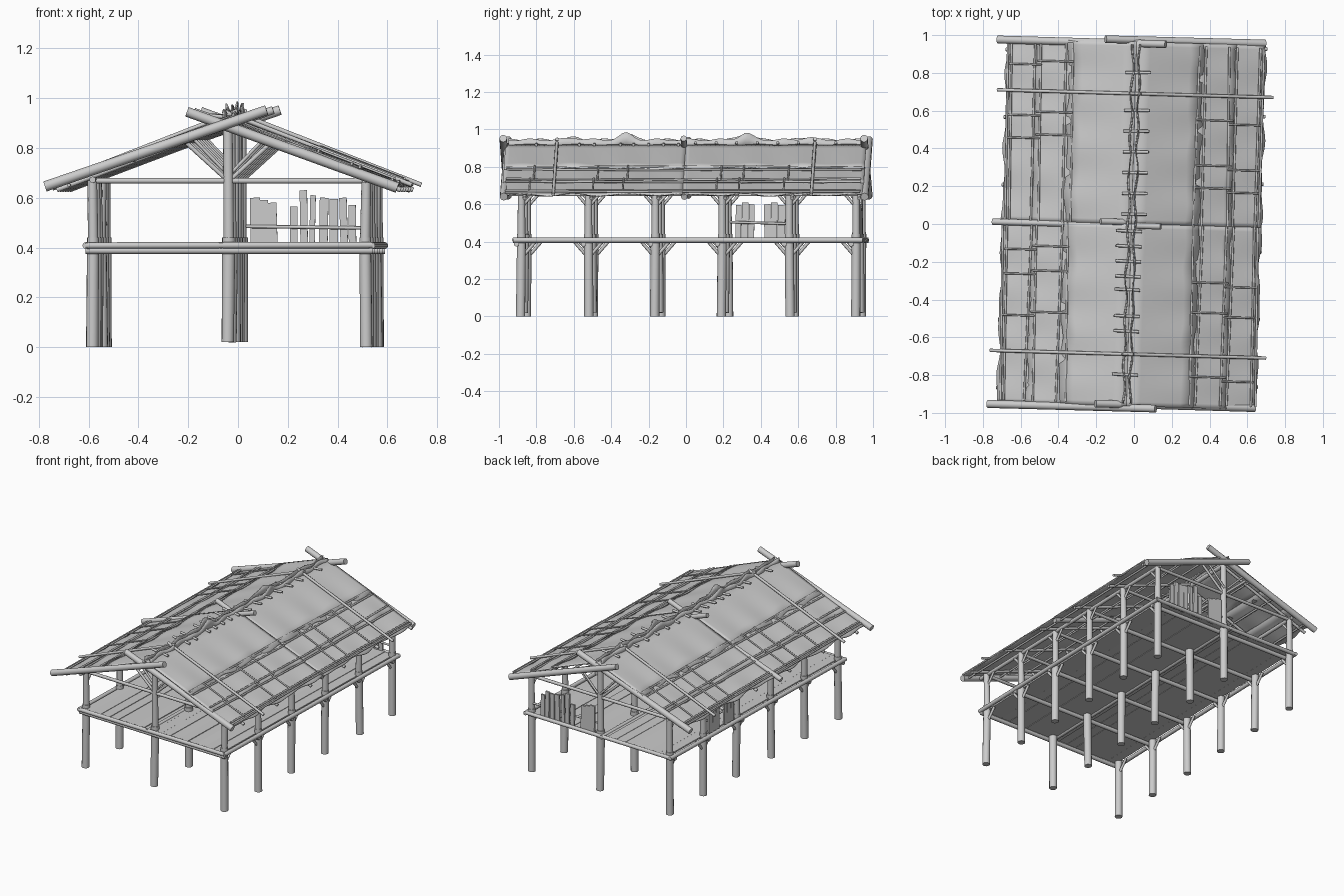
import bpy, bmesh, math, random
from mathutils import Vector, Matrix

if "Cube" in bpy.data.objects:
    bpy.data.objects.remove(bpy.data.objects["Cube"])

random.seed(4)
CX = -0.013                                    # ridge line
XS = [CX - 0.545, CX, CX + 0.548]              # post columns
YS = [-0.865 + 0.358 * i for i in range(6)]    # post rows
Y0, Y1 = YS[0] - 0.035, YS[-1] + 0.025
parts = []


def finish(bm, name, smooth=True):
    me = bpy.data.meshes.new(name)
    bm.to_mesh(me)
    bm.free()
    ob = bpy.data.objects.new(name, me)
    bpy.context.collection.objects.link(ob)
    parts.append(ob)
    if smooth:
        bpy.ops.object.select_all(action='DESELECT')
        ob.select_set(True)
        bpy.context.view_layer.objects.active = ob
        bpy.ops.object.shade_smooth_by_angle(angle=math.radians(50))
    return ob


def pole(bm, a, b, r, r2=None, n=10):
    a, b = Vector(a), Vector(b)
    d = b - a
    m = Matrix.Translation((a + b) / 2) @ d.to_track_quat('Z', 'Y').to_matrix().to_4x4()
    bmesh.ops.create_cone(bm, cap_ends=True, segments=n, radius1=r,
                          radius2=r if r2 is None else r2, depth=d.length, matrix=m)


def poles(name, items, n=10):
    bm = bmesh.new()
    for it in items:
        pole(bm, *it, n=n)
    return finish(bm, name)


def box(bm, c, size, tilt=0.0, axis='Y'):
    m = Matrix.Translation(c) @ Matrix.Rotation(tilt, 4, axis) @ Matrix.Diagonal((*size, 1))
    bmesh.ops.create_cube(bm, size=1, matrix=m)


def slope(s, d, y, h=0.0):
    """Point on roof side s, d out from the ridge, h above the sheets."""
    return (CX + s * d, y, 0.917 - 0.385 * d + h)


def sheet(name, nu, nv, fn, thick):
    bm = bmesh.new()
    g = [[bm.verts.new(fn(i / nu, j / nv)) for j in range(nv + 1)] for i in range(nu + 1)]
    for i in range(nu):
        for j in range(nv):
            bm.faces.new((g[i][j], g[i + 1][j], g[i + 1][j + 1], g[i][j + 1]))
    bmesh.ops.recalc_face_normals(bm, faces=bm.faces)
    ob = finish(bm, name)
    md = ob.modifiers.new("thickness", 'SOLIDIFY')
    md.thickness, md.offset = thick, 0
    return ob


# Stilt posts: thick below the floor, thinner above
low, high = [], []
for k, x in enumerate(XS):
    for y in YS:
        z0, top = (0.02, 0.90) if k == 1 else (0.0, 0.68)
        jx, jy = random.uniform(-.006, .006), random.uniform(-.006, .006)
        low.append(((x + jx, y + jy, z0), (x, y, 0.44), 0.025, 0.027 if k == 1 else 0.024))
        high.append(((x, y, 0.43), (x + jx, y, top), 0.021, 0.019))
poles("stilt_posts", low, 12)
poles("upper_posts", high, 12)

# Floor beams: across each row and along each column
beams = []
for y in YS:
    beams.append(((XS[0] - .03, y - .026, .388), (XS[2] + .03, y - .026, .388), .014))
beams.append(((XS[0] - .03, Y0 - .002, .408), (XS[2] + .03, Y0 - .002, .41), .013))
beams.append(((XS[0] - .03, Y1, .408), (XS[2] + .03, Y1, .41), .013))
for x in (XS[0] - .027, XS[1] - .03, XS[2] + .027):
    beams.append(((x, Y0 - .01, .408), (x, Y1 + .01, .408), .014))
poles("floor_beams", beams)

# Floor boards
bm = bmesh.new()
n = 16
w = (XS[2] - XS[0]) / n
for i in range(n):
    box(bm, (XS[0] + w * (i + .5), (Y0 + Y1) / 2, .41 + random.uniform(-.003, .003)),
        (w * 1.01, Y1 - Y0 + random.uniform(-.02, .01), .01), random.uniform(-.04, .04))
finish(bm, "floor_boards", False)

# Tie beams, eave plates and ridge beam
ties = [((XS[0], y, .668), (XS[2], y, .668), .011) for y in YS]
ties += [((x, -.93, .672), (x, .95, .672), .013) for x in (XS[0], XS[2])]
ties += [((CX, -.95, .885), (CX, .95, .885), .015)]
poles("tie_beams", ties)

# Rafters and the under-roof purlins
raft = []
for s in (-1, 1):
    for y in YS:
        raft.append((slope(s, 0, y + .02 * s, -.025), slope(s, .69, y + .02 * s, -.02), .010))
    for d in (.2, .38, .64):
        raft.append((slope(s, d, -.95, -.02), slope(s, d, .95, -.02), .007))
poles("rafters", raft, 8)

# Knee braces: king posts to rafters, and along the outer columns
br = []
for y in YS:
    for s in (-1, 1):
        br.append(((CX + s * .01, y, .675), (CX + s * .175, y, .825), .009))
        br.append(((CX + s * .01, y + .02, .70), (CX + s * .14, y + .02, .835), .007))
for x in (XS[0], XS[2]):
    for y in YS:
        for s in (-1, 1):
            if Y0 < y + s * .1 < Y1:
                br.append(((x, y + s * .01, .325), (x, y + s * .075, .40), .009))
                br.append(((x, y + s * .01, .595), (x, y + s * .07, .665), .008))
poles("knee_braces", br, 8)

# Roof covering: overlapping wavy sheets in three tiers, two bays per side
for s in (-1, 1):
    for bay in (0, 1):
        for t, (d0, d1, h) in enumerate(((.0, .355, .008), (.31, .53, .003), (.49, .685, -.002))):
            ph = random.uniform(0, 6)

            def fn(u, v, d0=d0, d1=d1, h=h, s=s, bay=bay, ph=ph):
                y = -.965 + .965 * (bay + v)
                wave = math.sin(y * 17 + ph) + .6 * math.sin(y * 31 + 2 * ph)
                d = d0 + (d1 - d0) * u + .006 * wave * u
                return slope(s, d, y, h + .005 * math.sin(y * 23 + ph) * u)
            side = "left" if s < 0 else "right"
            sheet(f"roof_sheet_{side}_{bay}_{t}", 5, 40, fn, .006)

# Poles laid over the sheets: long battens, down-slope poles, short rungs
bat = []
for s in (-1, 1):
    for d in (.33, .37, .50, .535, .655, .675):
        for a, b in ((-.95, .0), (.0, .95)):
            j = random.uniform(-.008, .008)
            bat.append((slope(s, d + j, a, .010), slope(s, d - j, b, .010), .006))
    for y in (-.69, .69):
        bat.append((slope(s, -.03, y, .02), slope(s, .73, y, .016), .009))
    for y in ((.85, .58, .46, -.13, -.26, -.48) if s < 0 else (.56, .32, .2, -.3, -.46, -.8)):
        bat.append((slope(s, .33, y, .016), slope(s, .52, y, .016), .005))
        bat.append((slope(s, .50, y - .02, .016), slope(s, .67, y - .02, .016), .005))
poles("roof_battens", bat, 8)

# Heavy crossed poles at both gables and the middle
cross = []
for y, r in ((-.965, .021), (0, .017), (.965, .021)):
    cross.append(((CX - .735, y - .009, .645), (CX + .155, y - .009, .952), r, r * .95))
    cross.append(((CX - .165, y + .009, .945), (CX + .68, y + .009, .640), r * .95, r))
poles("crossed_gable_poles", cross, 12)

# Ridge crest: a pair of ragged strips with raised tufts
for s in (-1, 1):
    def crest(u, v, s=s):
        y = -.95 + 1.9 * v
        tuft = sum(a * math.exp(-((y - c) / .05) ** 2)
                   for a, c in ((.035, -.32), (.035, .32), (.012, -.6), (.012, .65)))
        x = CX + s * (.022 - .008 * u) + .006 * math.sin(y * 26 + s) + s * tuft * .3 * u
        return (x, y, .905 + u * (.04 + tuft + .006 * math.sin(y * 37 + s)))
    sheet("ridge_crest_" + ("left" if s < 0 else "right"), 2, 90, crest, .006)

# Ridge pegs
pegs = []
for y in (.60, .49, .38, .27, .16, .05, -.04, -.12, -.20, -.28, -.35, -.49, -.57, -.8, .8):
    s = 1 if y > 0 else -1
    pegs.append(((CX - s * .055, y, .918), (CX + s * .08, y + .003, .93), .008))
poles("ridge_pegs", pegs, 8)

# Broken plank walls: half of the back gable and one bay on the left
bm = bmesh.new()
for x, wd, top in ((.055, .04, .60), (.09, .035, .59), (.125, .035, .58), (.21, .03, .565),
                   (.25, .03, .63), (.285, .022, .61), (.33, .035, .6), (.37, .035, .595),
                   (.41, .03, .6), (.445, .03, .57)):
    box(bm, (x - .012, Y1 - .01, (top + .40) / 2), (wd, .012, top - .40), random.uniform(-.03, .03))
for y, wd, top in ((.265, .03, .595), (.30, .035, .61), (.335, .03, .60),
                   (.42, .035, .60), (.455, .035, .61), (.495, .04, .595)):
    box(bm, (XS[0], y, (top + .41) / 2), (.012, wd, top - .41), random.uniform(-.03, .03), 'X')
finish(bm, "wall_planks", False)
poles("wall_rails", [((CX, Y1 - .022, .485), (XS[2], Y1 - .022, .478), .007),
                     ((XS[0] + .012, YS[3], .505), (XS[0] + .012, YS[4], .495), .007)], 8)

# The whole house sits slightly turned
for ob in parts:
    ob.rotation_euler.z = math.radians(-1.6)
